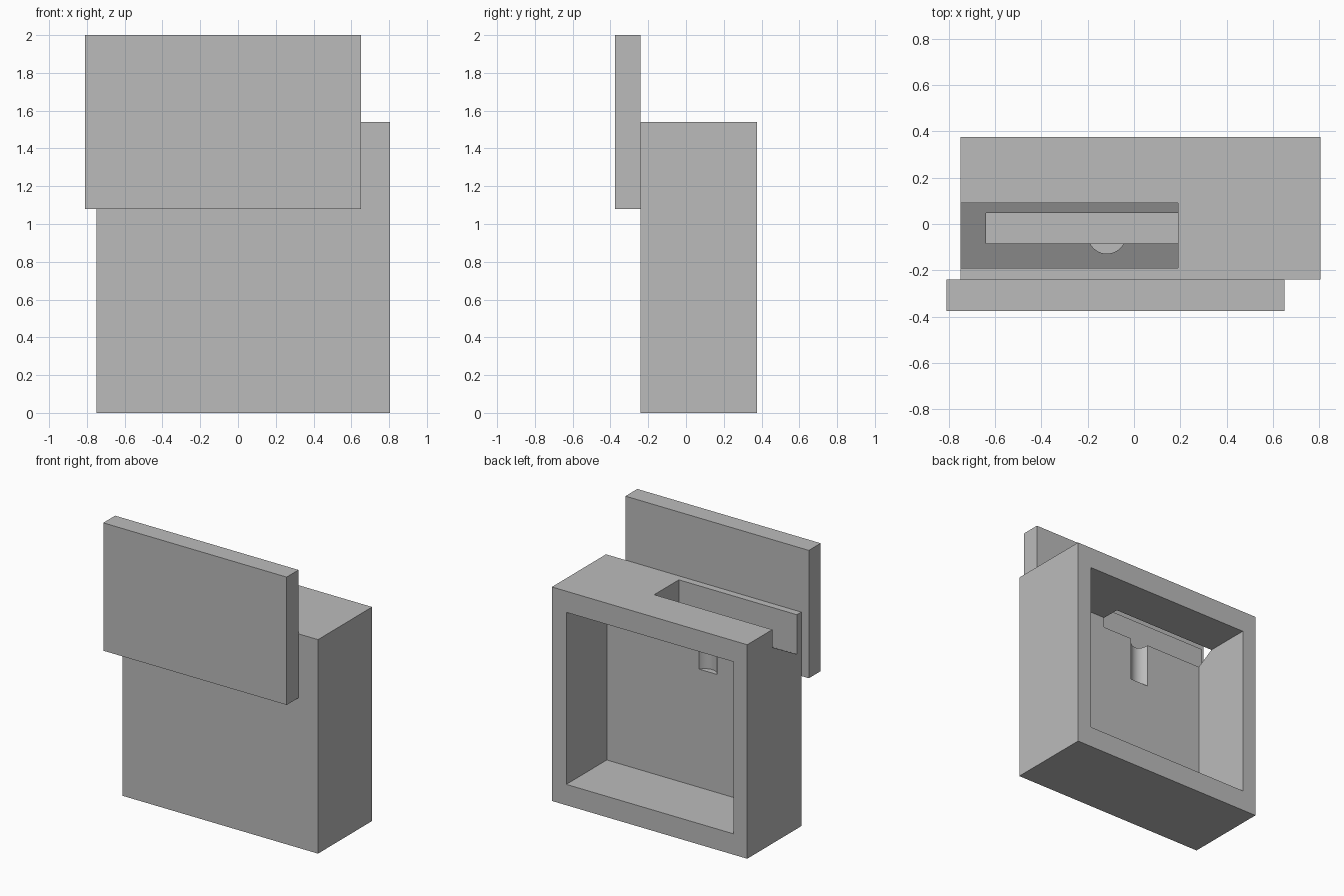
import bpy
import bmesh
import math

default = bpy.data.objects.get("Cube")
if default:
    bpy.data.objects.remove(default)

grey = bpy.data.materials.new("plain grey")
grey.use_nodes = True
grey.diffuse_color = (0.5, 0.5, 0.5, 1)
grey.node_tree.nodes["Principled BSDF"].inputs["Base Color"].default_value = (0.5, 0.5, 0.5, 1)


def prism(name, profile, start, offset):
    """Closed solid: a flat profile swept along the offset vector from start."""
    bm = bmesh.new()
    face = bm.faces.new([bm.verts.new([s + p for s, p in zip(start, point)]) for point in profile])
    swept = bmesh.ops.extrude_face_region(bm, geom=[face])["geom"]
    bmesh.ops.translate(bm, vec=offset, verts=[v for v in swept if isinstance(v, bmesh.types.BMVert)])
    bmesh.ops.recalc_face_normals(bm, faces=bm.faces)
    mesh = bpy.data.meshes.new(name)
    bm.to_mesh(mesh)
    bm.free()
    mesh.materials.append(grey)
    obj = bpy.data.objects.new(name, mesh)
    bpy.context.collection.objects.link(obj)
    return obj


def box(name, x, y, z):
    corners = [(x[0], y[0], 0), (x[1], y[0], 0), (x[1], y[1], 0), (x[0], y[1], 0)]
    return prism(name, corners, (0, 0, z[0]), (0, 0, z[1] - z[0]))


def cut(target, cutter):
    """Carve the cutter out of the target and discard it."""
    cutter.hide_render = True
    mod = target.modifiers.new("cut", "BOOLEAN")
    mod.operation, mod.solver, mod.object = "DIFFERENCE", "EXACT", cutter
    bpy.context.view_layer.objects.active = target
    bpy.ops.object.modifier_apply(modifier=mod.name)
    bpy.data.objects.remove(cutter)


# Housing with its front plate
housing = box("housing", (-0.75, 0.805), (-0.24, 0.375), (0, 1.54))
box("front_plate", (-0.81, 0.65), (-0.375, -0.24), (1.08, 2.0))

# Cavity open to the back
cut(housing, box("cavity_cutter", (-0.64, 0.69), (-0.085, 0.5), (0.15, 1.388)))

# Round groove in the inner front wall
radius = 0.082
circle = [(radius * math.cos(a), radius * math.sin(a), 0)
          for a in (math.tau * i / 48 for i in range(48))]
cut(housing, prism("groove_cutter", circle, (-0.117, -0.046, 1.0), (0, 0, 0.37)))

# Top slot with a sloping floor, open at the right side
slot = [(0, -0.19, 1.256), (0, 0.09, 1.412), (0, 0.09, 1.7), (0, -0.19, 1.7)]
cut(housing, prism("slot_cutter", slot, (-0.9, 0, 0), (1.09, 0, 0)))

# Smooth groove, sharp edges elsewhere
bpy.ops.object.select_all(action="DESELECT")
housing.select_set(True)
bpy.context.view_layer.objects.active = housing
bpy.ops.object.shade_smooth_by_angle(angle=math.radians(30))
